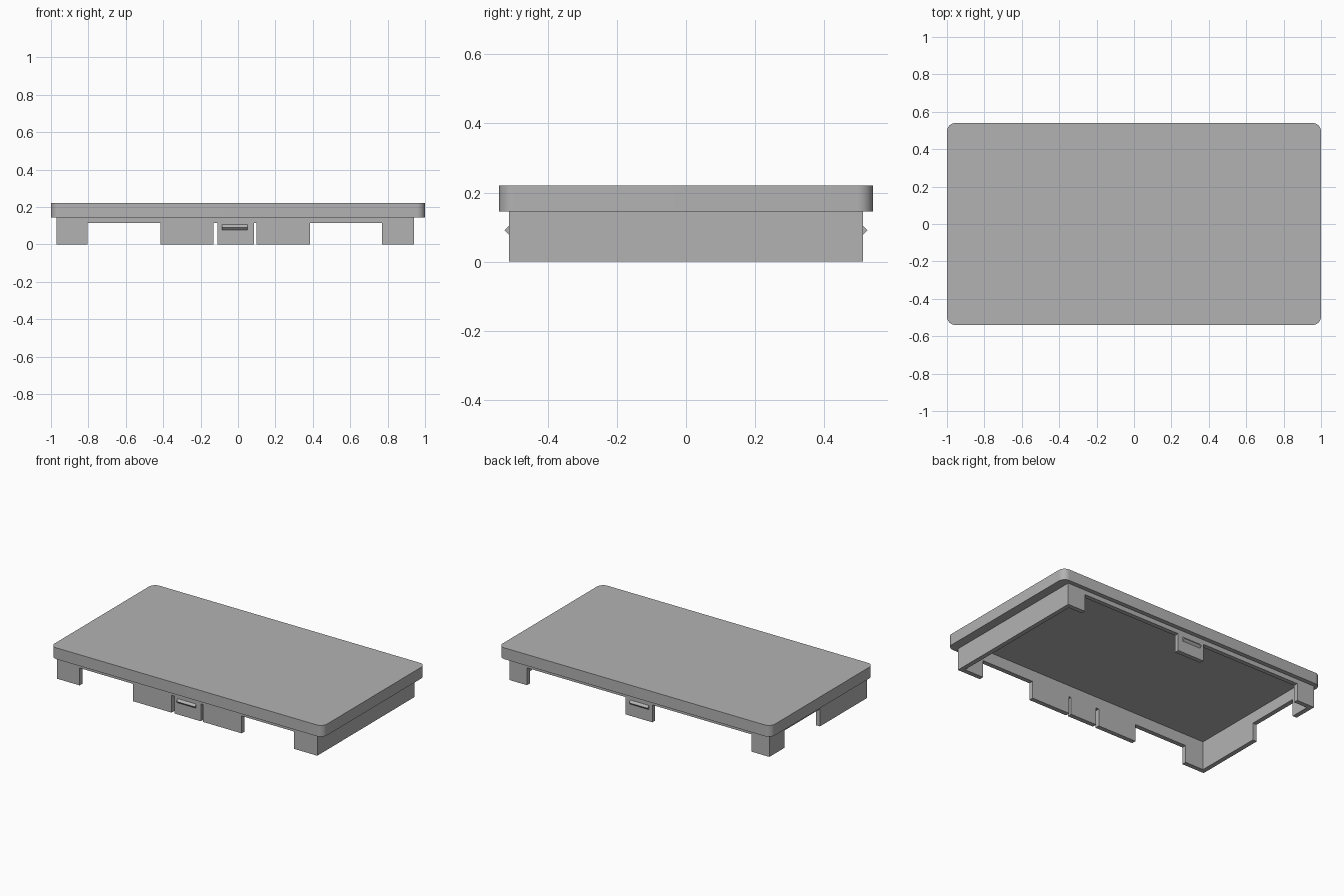
import bpy
import bmesh
import math

default = bpy.data.objects.get("Cube")
if default:
    bpy.data.objects.remove(default, do_unlink=True)

grey = bpy.data.materials.new("matte grey")
grey.use_nodes = True
colour = (0.45, 0.45, 0.45, 1)
grey.diffuse_color = colour
grey.node_tree.nodes["Principled BSDF"].inputs["Base Color"].default_value = colour


def box(name, xs, ys, zs, radius=0):
    """Box between limits, with optional rounded upright corners."""
    bm = bmesh.new()
    bmesh.ops.create_cube(bm, size=1)
    for v in bm.verts:
        v.co = [lim[0] if c < 0 else lim[1] for c, lim in zip(v.co, (xs, ys, zs))]
    if radius:
        upright = [e for e in bm.edges
                   if abs(e.verts[0].co.z - e.verts[1].co.z) > 0.001]
        bmesh.ops.bevel(bm, geom=upright, offset=radius, segments=8,
                        profile=0.5, affect='EDGES')
    return finish(name, bm)


def finish(name, bm):
    bmesh.ops.recalc_face_normals(bm, faces=bm.faces)
    mesh = bpy.data.meshes.new(name)
    bm.to_mesh(mesh)
    bm.free()
    mesh.materials.append(grey)
    obj = bpy.data.objects.new(name, mesh)
    bpy.context.collection.objects.link(obj)
    return obj


def combine(target, tool, operation):
    """Apply a boolean and discard the tool object."""
    tool.hide_render = True
    bpy.ops.object.select_all(action='DESELECT')
    bpy.context.view_layer.objects.active = target
    target.select_set(True)
    mod = target.modifiers.new("boolean", 'BOOLEAN')
    mod.operation = operation
    mod.solver = 'EXACT'
    mod.object = tool
    bpy.ops.object.modifier_apply(modifier=mod.name)
    bpy.data.objects.remove(tool, do_unlink=True)


LEFT, RIGHT, DEPTH = -0.97, 0.94, 0.511
WALL, RIM, NOTCH, FLOOR = 0.03, 0.145, 0.115, 0.19

# Rounded lid with the skirt beneath it, hollowed from below
cover = box("cover", (-1, 1), (-0.54, 0.54), (RIM, 0.22), radius=0.045)
combine(cover, box("skirt", (LEFT, RIGHT), (-DEPTH, DEPTH), (0, 0.16)), 'UNION')
combine(cover, box("pocket", (LEFT + WALL, RIGHT - WALL),
                   (WALL - DEPTH, DEPTH - WALL), (-0.1, FLOOR)), 'DIFFERENCE')

# Openings and clip slots: front skirt, then back skirt
front_gaps = [(-0.805, -0.415), (-0.13, -0.11), (0.085, 0.1), (0.385, 0.77)]
back_gaps = [(-0.84, -0.11), (0.085, 0.81)]
for side, gaps in ((-1, front_gaps), (1, back_gaps)):
    ys = sorted((side * (DEPTH - WALL - 0.01), side * (DEPTH + 0.1)))
    for gap in gaps:
        combine(cover, box("gap", gap, ys, (-0.1, NOTCH)), 'DIFFERENCE')

# Opening in one end wall
combine(cover, box("end_gap", (LEFT - 0.1, LEFT + WALL + 0.01),
                   (-0.02, 0.35), (-0.1, NOTCH)), 'DIFFERENCE')

bpy.ops.object.select_all(action='DESELECT')
cover.select_set(True)
bpy.context.view_layer.objects.active = cover
bpy.ops.object.shade_smooth_by_angle(angle=math.radians(30))

# Wedge-shaped snap ridges on the two clips
for name, side in (("front_snap_ridge", -1), ("back_snap_ridge", 1)):
    bm = bmesh.new()
    profile = [(DEPTH - 0.005, 0.105), (DEPTH, 0.105), (0.524, 0.091),
               (DEPTH, 0.077), (DEPTH - 0.005, 0.077)]
    face = bm.faces.new([bm.verts.new((-0.085, side * y, z)) for y, z in profile])
    out = bmesh.ops.extrude_face_region(bm, geom=[face])
    moved = [g for g in out["geom"] if isinstance(g, bmesh.types.BMVert)]
    bmesh.ops.translate(bm, verts=moved, vec=(0.135, 0, 0))
    finish(name, bm)
